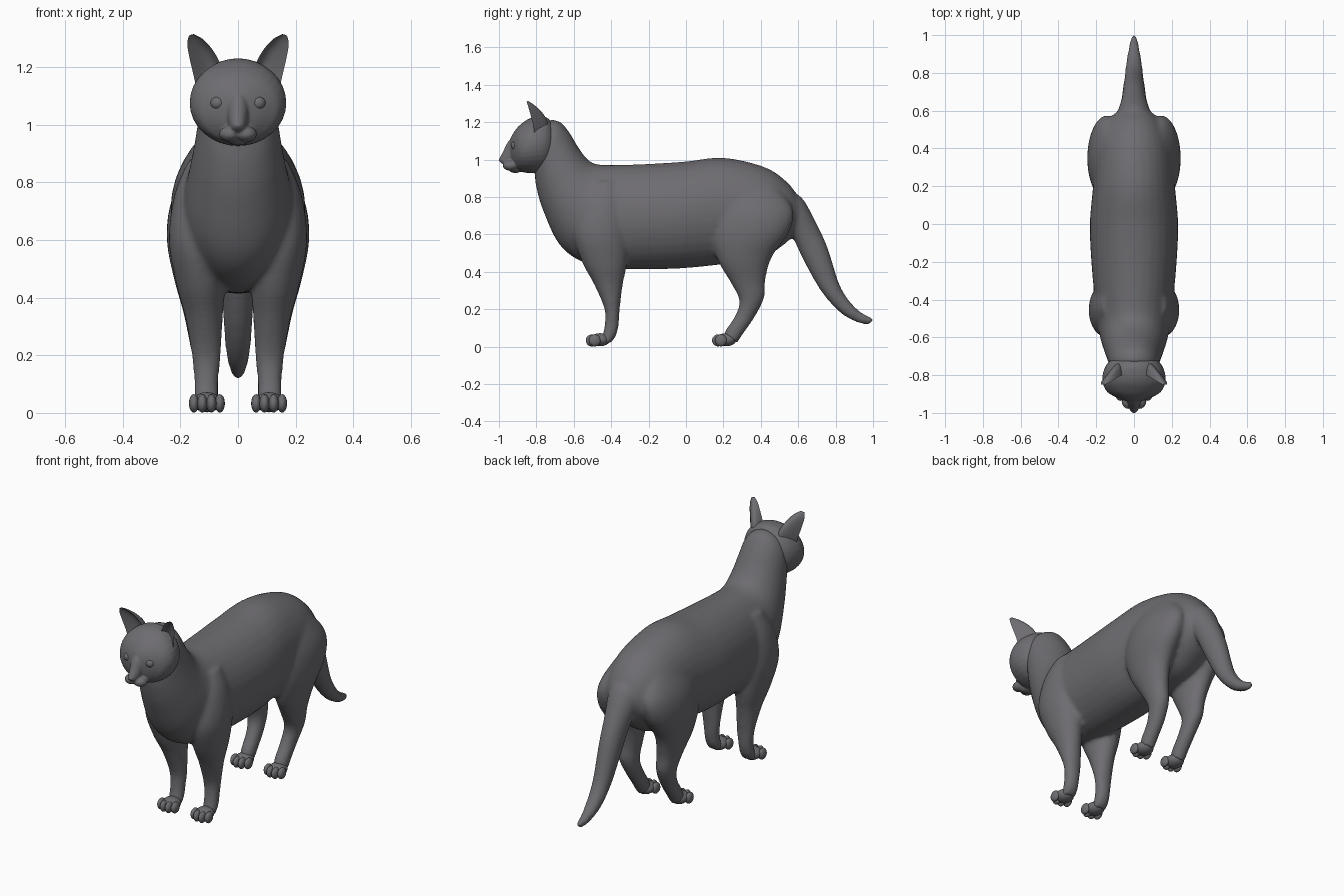
import bpy, bmesh, math
from mathutils import Vector, Matrix

fur = bpy.data.materials.new("dark grey fur")
fur.diffuse_color = (0.155, 0.15, 0.163, 1)


def spline(rows, steps=5):
    """Catmull-Rom interpolation of rows of numbers."""
    out, n = [], len(rows)
    for i in range(n - 1):
        p = [rows[max(0, min(n - 1, i + k))] for k in (-1, 0, 1, 2)]
        for s in range(steps):
            t = s / steps
            out.append([0.5 * (2 * b + (c - a) * t + (2 * a - 5 * b + 4 * c - d) * t * t
                               + (3 * b - a - 3 * c + d) * t ** 3) for a, b, c, d in zip(*p)])
    return out + [list(rows[-1])]


def loft(bm, rings):
    """Skin closed rings and cap both ends."""
    vs = [[bm.verts.new(p) for p in r] for r in rings]
    n = len(vs[0])
    for a, b in zip(vs, vs[1:]):
        for i in range(n):
            bm.faces.new((a[i], a[(i + 1) % n], b[(i + 1) % n], b[i]))
    bm.faces.new(vs[0])
    bm.faces.new(vs[-1])


def tube(bm, rows, side=1, n=32):
    """Row: y,z of one edge, y,z of the opposite edge, centre x, half width."""
    rings = []
    for y1, z1, y2, z2, x, w in spline(rows):
        ring = []
        for i in range(n):
            a = 2 * math.pi * i / n
            c, s = math.cos(a), math.sin(a)
            ring.append((side * (x + w * c), (y1 + y2) / 2 + s * (y1 - y2) / 2,
                         (z1 + z2) / 2 + s * (z1 - z2) / 2))
        rings.append(ring)
    loft(bm, rings)


def ball(bm, centre, radii, n=16):
    m = Matrix.Translation(centre) @ Matrix.Diagonal((*radii, 1))
    bmesh.ops.create_uvsphere(bm, u_segments=n, v_segments=n // 2 + 2, radius=1, matrix=m)


def finish(bm, name, voxel=0, smooth=8):
    bmesh.ops.recalc_face_normals(bm, faces=bm.faces)
    for f in bm.faces:
        f.smooth = True
    me = bpy.data.meshes.new(name)
    bm.to_mesh(me)
    bm.free()
    me.materials.append(fur)
    ob = bpy.data.objects.new(name, me)
    bpy.context.collection.objects.link(ob)
    if voxel:  # fuse overlapping volumes and blend the joins
        r = ob.modifiers.new("fuse", 'REMESH')
        r.mode, r.voxel_size, r.use_smooth_shade = 'VOXEL', voxel, True
        s = ob.modifiers.new("blend", 'SMOOTH')
        s.factor, s.iterations = 0.5, smooth
    return ob


# body: torso with neck, tail and four legs fused into one skin
bm = bmesh.new()
torso = [(.625, .74, .605, .66, .03), (.60, .80, .57, .59, .10), (.54, .88, .49, .52, .155),
         (.42, .96, .38, .46, .2), (.2, 1.01, .2, .44, .217), (0, .99, 0, .42, .234),
         (-.2, .977, -.2, .413, .226), (-.36, .972, -.4, .42, .21), (-.47, .974, -.56, .455, .195),
         (-.525, 1.0, -.68, .55, .178), (-.575, 1.065, -.765, .73, .155),
         (-.62, 1.14, -.80, .85, .14), (-.67, 1.2, -.81, .93, .13), (-.73, 1.215, -.82, 1.0, .11)]
tube(bm, [(a, b, c, d, 0, w) for a, b, c, d, w in torso])
tail = [(.56, .83, .50, .66, .08), (.625, .79, .555, .62, .086), (.70, .655, .60, .52, .068),
        (.757, .53, .655, .41, .06), (.82, .335, .73, .285, .05), (.88, .237, .82, .185, .042),
        (.945, .178, .905, .133, .029), (.988, .16, .967, .118, .019), (1.004, .145, .998, .125, .008)]
tube(bm, [(a, b, c, d, 0, w) for a, b, c, d, w in tail])
front_leg = [(-.50, .88, -.36, .88, .12, .05), (-.57, .76, -.32, .76, .135, .085),
             (-.60, .6, -.31, .6, .145, .095), (-.555, .45, -.315, .45, .13, .085),
             (-.49, .33, -.338, .33, .118, .065), (-.436, .2, -.354, .2, .11, .051),
             (-.435, .12, -.359, .12, .11, .043), (-.446, .06, -.373, .06, .11, .043),
             (-.455, .02, -.40, .02, .108, .04)]
hind_leg = [(.16, .86, .48, .86, .11, .06), (.13, .72, .57, .74, .137, .096),
            (.135, .58, .555, .62, .15, .097), (.175, .45, .46, .48, .145, .077),
            (.24, .34, .425, .36, .13, .06), (.285, .245, .418, .26, .12, .05),
            (.262, .165, .366, .155, .11, .043), (.213, .09, .307, .07, .108, .041),
            (.20, .05, .275, .02, .108, .04)]
for side in (1, -1):
    tube(bm, front_leg, side)
    tube(bm, hind_leg, side)
finish(bm, "body", 0.011, 10)

# paws: a pad and four toes each
bm = bmesh.new()
for side in (1, -1):
    for y in (-.47, .205):
        ball(bm, (side * .108, y + .01, .037), (.05, .055, .035))
        for dx, dy in ((-.045, -.018), (-.016, -.034), (.016, -.034), (.045, -.018)):
            ball(bm, (side * .108 + dx, y + dy, .033), (.0175, .032, .032))
finish(bm, "paws")

# head: skull, nose bridge, muzzle and chin fused
bm = bmesh.new()
skull = [(-.688, 1.12, -.688, 1.05, .03), (-.70, 1.17, -.70, 1.0, .09), (-.74, 1.222, -.74, .945, .142),
         (-.79, 1.23, -.79, .928, .164), (-.84, 1.218, -.84, .928, .166), (-.885, 1.187, -.885, .936, .145),
         (-.912, 1.158, -.908, .955, .11), (-.935, 1.12, -.925, .975, .065), (-.945, 1.08, -.935, 1.0, .025)]
tube(bm, [(a, b, c, d, 0, w) for a, b, c, d, w in skull])
nose = [(-.90, 1.15, -.86, 1.0, .055), (-.95, 1.097, -.90, .98, .04), (-.977, 1.045, -.93, .97, .032),
        (-.997, 1.007, -.96, .972, .023), (-1.003, .995, -.985, .978, .009)]
tube(bm, [(a, b, c, d, 0, w) for a, b, c, d, w in nose])
for side in (1, -1):
    ball(bm, (side * .028, -.938, .968), (.038, .042, .028))
ball(bm, (0, -.912, .948), (.038, .036, .02))
finish(bm, "head", 0.005, 5)

# eyes
bm = bmesh.new()
for side in (1, -1):
    ball(bm, (side * .07, -.909, 1.075), (.027, .027, .025))
finish(bm, "eyes")

# ears: crescent sections between inner and outer edge, hollow at the front
bm = bmesh.new()
ear = [(.055, -.79, 1.185, .145, -.81, 1.13, .07), (.066, -.80, 1.222, .155, -.815, 1.175, .065),
       (.092, -.815, 1.265, .169, -.83, 1.235, .045), (.122, -.835, 1.297, .176, -.843, 1.282, .022),
       (.152, -.85, 1.314, .17, -.852, 1.309, .006)]
back = Vector((-.25, .92, .3)).normalized()
for side in (1, -1):
    rings = []
    for r in spline(ear):
        a, b, d = Vector(r[:3]), Vector(r[3:6]), r[6]
        ring = [a.lerp(b, i / 10) + back * d * math.sin(math.pi * i / 10) for i in range(11)]
        ring += [a.lerp(b, i / 10) + back * d * .55 * math.sin(math.pi * i / 10) for i in range(9, 0, -1)]
        rings.append([(side * p.x, p.y, p.z) for p in ring])
    loft(bm, rings)
ears = finish(bm, "ears")
bpy.context.view_layer.objects.active = ears
ears.select_set(True)
bpy.ops.object.shade_smooth_by_angle(angle=math.radians(50))
